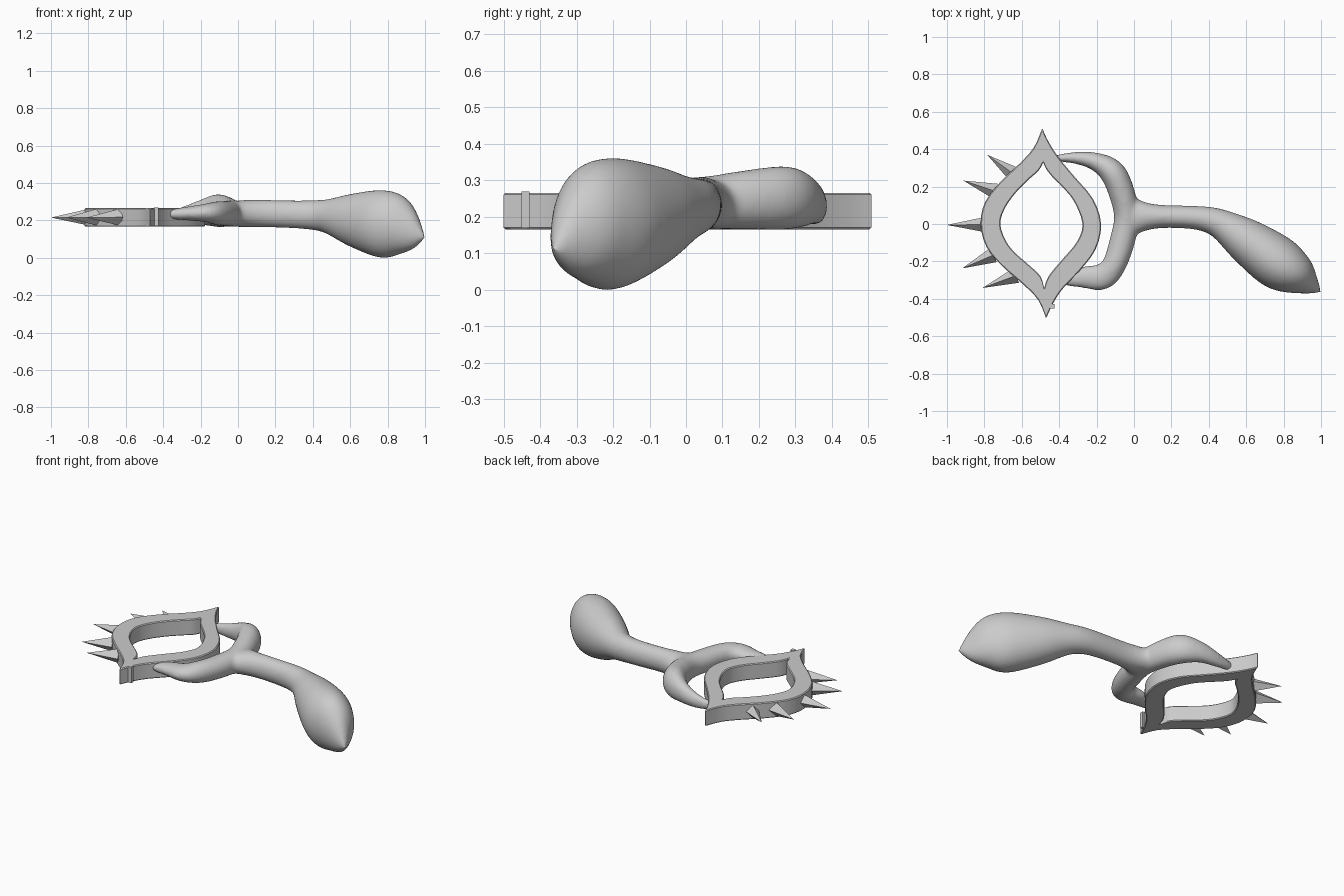
import bpy, bmesh, math
from mathutils import Vector

if "Cube" in bpy.data.objects:
    bpy.data.objects.remove(bpy.data.objects["Cube"])


def spline(pts, steps):
    """Catmull-Rom samples through tuples of any length."""
    out, n = [], len(pts)
    for i in range(n - 1):
        a, b, c, d = (pts[max(i - 1, 0)], pts[i], pts[i + 1], pts[min(i + 2, n - 1)])
        for s in range(steps):
            t = s / steps
            out.append(tuple(0.5 * (2 * q + (r - p) * t + (2 * p - 5 * q + 4 * r - w) * t * t
                                    + (3 * q - p - 3 * r + w) * t ** 3)
                             for p, q, r, w in zip(a, b, c, d)))
    out.append(tuple(pts[-1]))
    return out


def make(name, bm):
    bmesh.ops.recalc_face_normals(bm, faces=bm.faces[:])
    me = bpy.data.meshes.new(name)
    bm.to_mesh(me)
    bm.free()
    ob = bpy.data.objects.new(name, me)
    bpy.context.collection.objects.link(ob)
    return ob


def loft(bm, stations, sides=28, steps=6):
    """Elliptical sweep; stations are (x, y, z, half width, half height)."""
    st = spline(stations, steps)
    loops = []
    for i, (x, y, z, w, h) in enumerate(st):
        p, q = st[max(i - 1, 0)], st[min(i + 1, len(st) - 1)]
        t = Vector((q[0] - p[0], q[1] - p[1], 0)).normalized()
        side = Vector((-t.y, t.x, 0))
        loops.append([bm.verts.new(Vector((x, y, z))
                                   + side * max(w, .003) * math.cos(k * math.tau / sides)
                                   + Vector((0, 0, max(h, .003) * math.sin(k * math.tau / sides))))
                      for k in range(sides)])
    for a, b in zip(loops, loops[1:]):
        for k in range(sides):
            m = (k + 1) % sides
            bm.faces.new((a[k], a[m], b[m], b[k]))
    bm.faces.new(loops[0])
    bm.faces.new(loops[-1])


def smooth(ob, angle):
    bpy.ops.object.select_all(action='DESELECT')
    ob.select_set(True)
    bpy.context.view_layer.objects.active = ob
    bpy.ops.object.shade_smooth_by_angle(angle=math.radians(angle))


# Handle with teardrop end, flaring into the fork
bm = bmesh.new()
loft(bm, [(-.05, .04, .235, .14, .065), (.0, .04, .235, .105, .07), (.06, .04, .237, .077, .073),
          (.15, .04, .236, .062, .073), (.3, .036, .232, .062, .075), (.4, .022, .228, .07, .08),
          (.48, -.01, .22, .085, .093), (.61, -.095, .2, .122, .142), (.765, -.205, .181, .142, .181),
          (.87, -.272, .178, .112, .156), (.94, -.323, .15, .06, .098), (1.0, -.365, .109, .003, .003)])
# Fork arms as one sweep from the back tip to the front tip
loft(bm, [(-.43, .35, .215, .016, .025), (-.32, .354, .222, .031, .044), (-.21, .335, .242, .048, .065),
          (-.12, .28, .252, .068, .087), (-.07, .18, .248, .07, .083), (-.04, .04, .238, .067, .072),
          (-.065, -.1, .236, .068, .068), (-.11, -.225, .238, .064, .064), (-.17, -.282, .24, .07, .05),
          (-.26, -.285, .237, .06, .038), (-.33, -.297, .234, .04, .03), (-.385, -.31, .232, .016, .02)])
body = make("handle_and_fork", bm)
rm = body.modifiers.new("Blend", 'REMESH')
rm.mode = 'VOXEL'
rm.voxel_size = .011
rm.use_smooth_shade = True
sm = body.modifiers.new("Soften", 'SMOOTH')
sm.factor = .5
sm.iterations = 10

# Pointed oval frame: each half runs tip to tip
outer_r = [(-.49, .513), (-.465, .455), (-.41, .365), (-.32, .255), (-.22, .135), (-.176, 0),
           (-.205, -.135), (-.29, -.25), (-.38, -.345), (-.43, -.42), (-.47, -.505)]
outer_l = [(-.47, -.505), (-.51, -.41), (-.585, -.33), (-.71, -.22), (-.79, -.12), (-.82, 0),
           (-.795, .12), (-.705, .235), (-.61, .325), (-.535, .41), (-.49, .513)]
inner_r = [(-.485, .33), (-.47, .295), (-.435, .25), (-.38, .195), (-.32, .12), (-.275, 0),
           (-.305, -.095), (-.375, -.18), (-.435, -.25), (-.465, -.295), (-.48, -.345)]
inner_l = [(-.48, -.345), (-.5, -.28), (-.555, -.225), (-.635, -.155), (-.685, -.09), (-.715, 0),
           (-.69, .085), (-.63, .17), (-.555, .245), (-.51, .285), (-.485, .33)]
Z0, Z1 = .166, .266
outer = spline(outer_r, 3)[:-1] + spline(outer_l, 3)[:-1]
inner = spline(inner_r, 3)[:-1] + spline(inner_l, 3)[:-1]
bm = bmesh.new()
rings = [[bm.verts.new((x, y, z)) for x, y in pts]
         for pts, z in ((outer, Z0), (outer, Z1), (inner, Z1), (inner, Z0))]
for j in range(4):
    a, b = rings[j], rings[(j + 1) % 4]
    for k in range(len(a)):
        m = (k + 1) % len(a)
        bm.faces.new((a[k], a[m], b[m], b[k]))
frame = make("pointed_oval_frame", bm)
smooth(frame, 30)
bv = frame.modifiers.new("Edge", 'BEVEL')
bv.width = .005
bv.limit_method = 'ANGLE'
bv.angle_limit = math.radians(60)

# Spikes along the left rim: base point to tip
for i, (bx, by, tx, ty) in enumerate([(-.64, .265, -.785, .37), (-.74, .175, -.912, .232),
                                      (-.79, -.003, -1.0, -.005), (-.75, -.165, -.918, -.237),
                                      (-.63, -.275, -.81, -.342)]):
    base, tip = Vector((bx, by, .217)), Vector((tx, ty, .215))
    d = (tip - base).normalized()
    side = Vector((-d.y, d.x, 0))
    bm = bmesh.new()
    vs = [bm.verts.new(base + side * .042 * c + Vector((0, 0, .046 * s)))
          for c, s in ((1, 0), (0, 1), (-1, 0), (0, -1))]
    apex = bm.verts.new(tip)
    bm.faces.new(vs)
    for k in range(4):
        bm.faces.new((vs[k], vs[(k + 1) % 4], apex))
    make(f"spike_{i + 1}", bm)

# Small hinge nub by the front tip
bpy.ops.mesh.primitive_cube_add(size=1, location=(-.436, -.44, .219))
nub = bpy.context.object
nub.name = "hinge_nub"
nub.scale = (.024, .022, .1)
